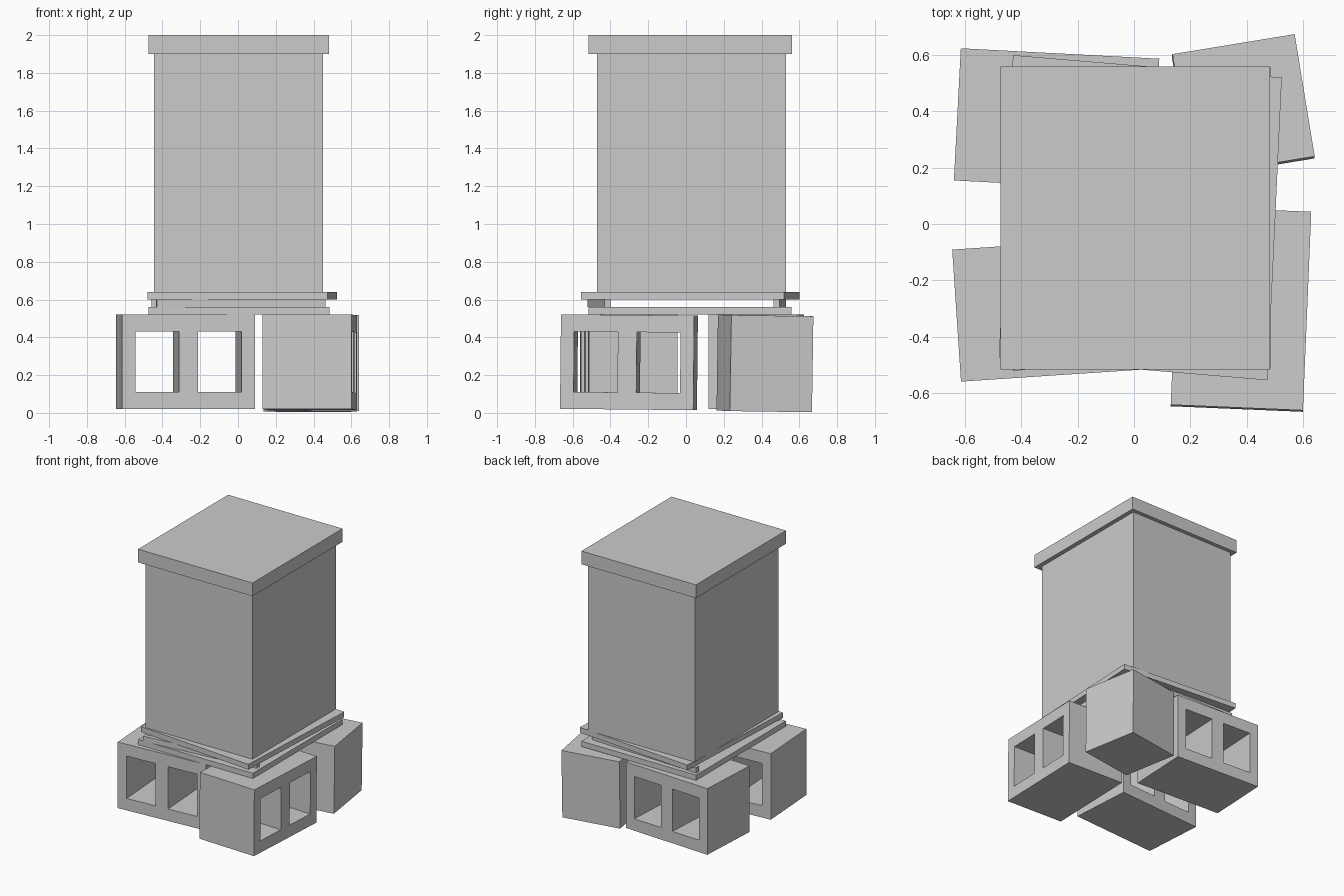
import bpy, bmesh
from math import radians
from mathutils import Matrix

if "Cube" in bpy.data.objects:
    bpy.data.objects.remove(bpy.data.objects["Cube"])


def finish(bm, name, loc=(0, 0, 0), rot=(0, 0, 0)):
    bmesh.ops.recalc_face_normals(bm, faces=bm.faces[:])
    me = bpy.data.meshes.new(name)
    bm.to_mesh(me)
    bm.free()
    ob = bpy.data.objects.new(name, me)
    ob.location = loc
    ob.rotation_euler = [radians(a) for a in rot]
    bpy.context.collection.objects.link(ob)
    return ob


def extrude_all(bm, vec):
    r = bmesh.ops.extrude_face_region(bm, geom=bm.faces[:], use_keep_orig=True)
    verts = [g for g in r["geom"] if isinstance(g, bmesh.types.BMVert)]
    bmesh.ops.translate(bm, verts=verts, vec=vec)


def prism(name, outline, z0, z1):
    bm = bmesh.new()
    bm.faces.new([bm.verts.new((x, y, z0)) for x, y in outline])
    extrude_all(bm, (0, 0, z1 - z0))
    return finish(bm, name)


def rect(x0, x1, y0, y1):
    return [(x0, y0), (x1, y0), (x1, y1), (x0, y1)]


def box(name, size, loc, rot):
    bm = bmesh.new()
    bmesh.ops.create_cube(bm, size=1, matrix=Matrix.Diagonal((*size, 1)))
    return finish(bm, name, loc, rot)


def hollow_block(name, loc, rot):
    # face grid with two cells left open, extruded through the depth
    xs = [-0.353, -0.282, -0.05, 0.05, 0.282, 0.353]
    zs = [-0.25, -0.16, 0.16, 0.25]
    d = 0.47
    bm = bmesh.new()
    v = [[bm.verts.new((x, -d / 2, z)) for z in zs] for x in xs]
    for i in range(5):
        for j in range(3):
            if j == 1 and i in (1, 3):
                continue
            bm.faces.new((v[i][j], v[i + 1][j], v[i + 1][j + 1], v[i][j + 1]))
    extrude_all(bm, (0, d, 0))
    return finish(bm, name, loc, rot)


# supporting blocks
hollow_block("block_front_left", (-0.278, -0.302, 0.27), (0, 0, 3.8))
hollow_block("block_back_left", (-0.275, 0.371, 0.27), (0, 0, -3))
hollow_block("block_front_right", (0.38, -0.302, 0.268), (0, 0.6, 87.6))
box("half_block_back_right", (0.44, 0.44, 0.508), (0.388, 0.418, 0.262), (-0.8, 0.4, 9.3))

# base stand: lower board, two loose spacers, skewed upper board
prism("lower_board", rect(-0.475, 0.485, -0.515, 0.558), 0.52, 0.56)
prism("front_spacer", [(-0.43, -0.522), (0.463, -0.432), (0.46, -0.4), (-0.433, -0.49)], 0.56, 0.6)
prism("back_spacer", [(-0.457, 0.498), (0.44, 0.463), (0.441, 0.495), (-0.456, 0.53)], 0.56, 0.6)
prism("upper_board", [(-0.48, -0.475), (0.475, -0.555), (0.525, 0.52), (-0.43, 0.6)], 0.6, 0.64)

# main box and lid
prism("main_box", rect(-0.445, 0.45, -0.47, 0.53), 0.64, 1.9)
prism("lid", rect(-0.475, 0.483, -0.517, 0.56), 1.9, 2.0)
